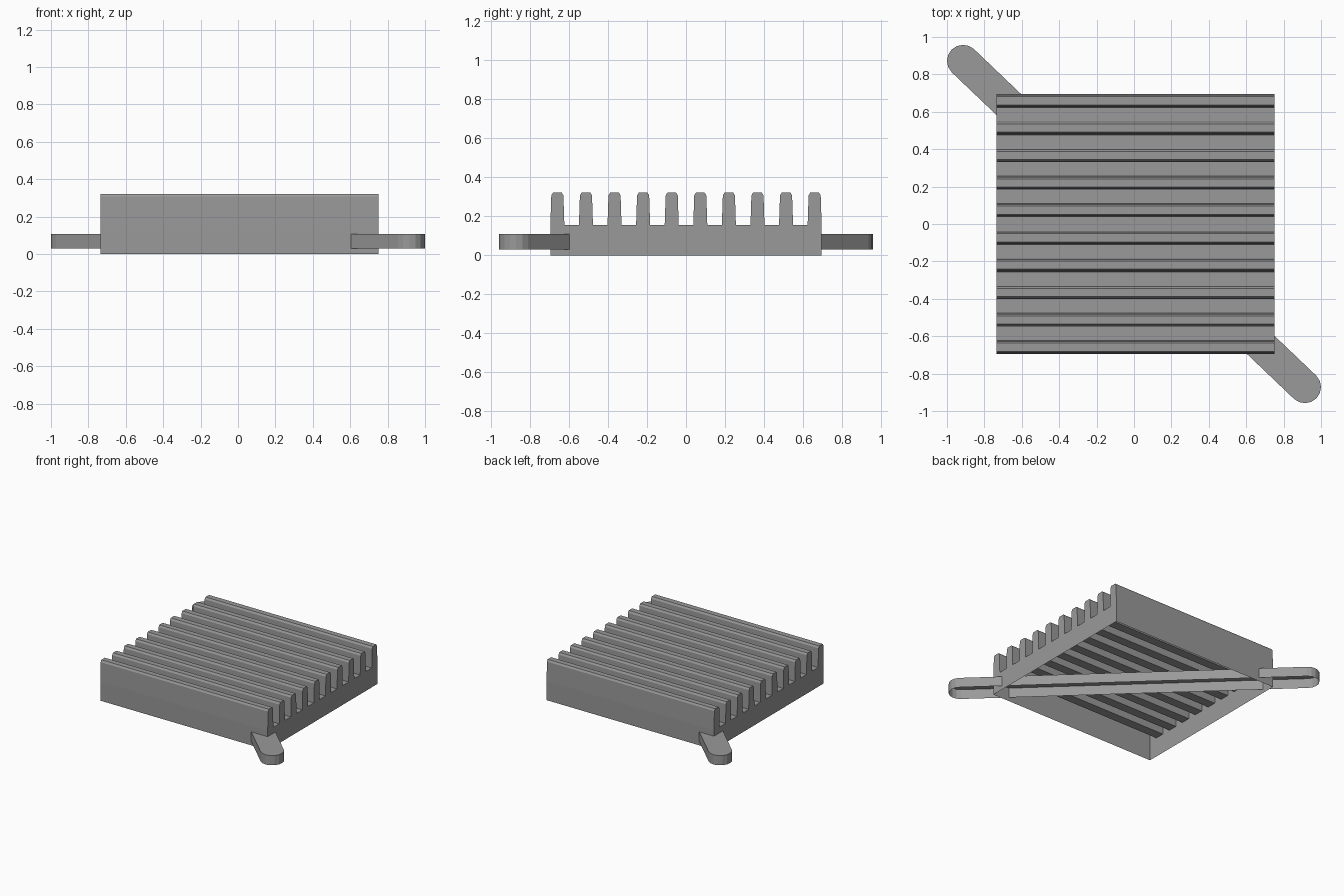
import bpy, bmesh, math

cube = bpy.data.objects.get("Cube")
if cube:
    bpy.data.objects.remove(cube, do_unlink=True)

GREY = (0.32, 0.32, 0.32, 1)
metal = bpy.data.materials.new("grey_metal")
metal.use_nodes = True
metal.diffuse_color = GREY
metal.node_tree.nodes["Principled BSDF"].inputs["Base Color"].default_value = GREY


def open_shell(name, outline, offset, is_open):
    """Sweep a closed outline along offset, leaving out the faces that is_open picks."""
    bm = bmesh.new()
    face = bm.faces.new([bm.verts.new(p) for p in outline])
    swept = bmesh.ops.extrude_face_region(bm, geom=[face], use_keep_orig=True)
    moved = [v for v in swept["geom"] if isinstance(v, bmesh.types.BMVert)]
    bmesh.ops.translate(bm, verts=moved, vec=offset)
    bmesh.ops.recalc_face_normals(bm, faces=bm.faces)
    bm.normal_update()
    bmesh.ops.delete(bm, geom=[f for f in bm.faces if is_open(f)], context="FACES_ONLY")
    mesh = bpy.data.meshes.new(name)
    bm.to_mesh(mesh)
    bm.free()
    mesh.materials.append(metal)
    obj = bpy.data.objects.new(name, mesh)
    bpy.context.collection.objects.link(obj)
    return obj


# Finned body: comb profile swept along x, hollow and open underneath
FINS, PITCH = 10, 0.1465
LEFT, RIGHT, FLOOR, TOP = 0.75, -0.735, 0.155, 0.322
half_fin = [(-0.036, FLOOR), (-0.031, TOP - 0.015), (-0.022, TOP)]
fin = half_fin + [(-y, z) for y, z in reversed(half_fin)]
edge = PITCH * (FINS - 1) / 2 + 0.036
comb = [(-edge, 0)]
for i in range(FINS):
    centre = (i - (FINS - 1) / 2) * PITCH
    comb += [(centre + y, z) for y, z in fin]
comb.append((edge, 0))
open_shell("finned_body", [(RIGHT, y, z) for y, z in comb], (LEFT - RIGHT, 0, 0),
           lambda f: all(v.co.z < 0.001 for v in f.verts))

# Diagonal mounting bar: round-ended channel, open underneath
END_X, END_Y, RADIUS, LOW, HIGH, STEPS = 0.914, 0.872, 0.086, 0.03, 0.108, 8
tilt = math.atan2(-END_Y, END_X)
rim = []
for side in (1, -1):
    start = tilt - math.pi / 2 + (0 if side == 1 else math.pi)
    for k in range(STEPS + 1):
        a = start + math.pi * k / STEPS
        rim.append((side * END_X + RADIUS * math.cos(a),
                    -side * END_Y + RADIUS * math.sin(a), LOW))
open_shell("mounting_bar", rim, (0, 0, HIGH - LOW),
           lambda f: all(v.co.z < LOW + 0.001 for v in f.verts))
